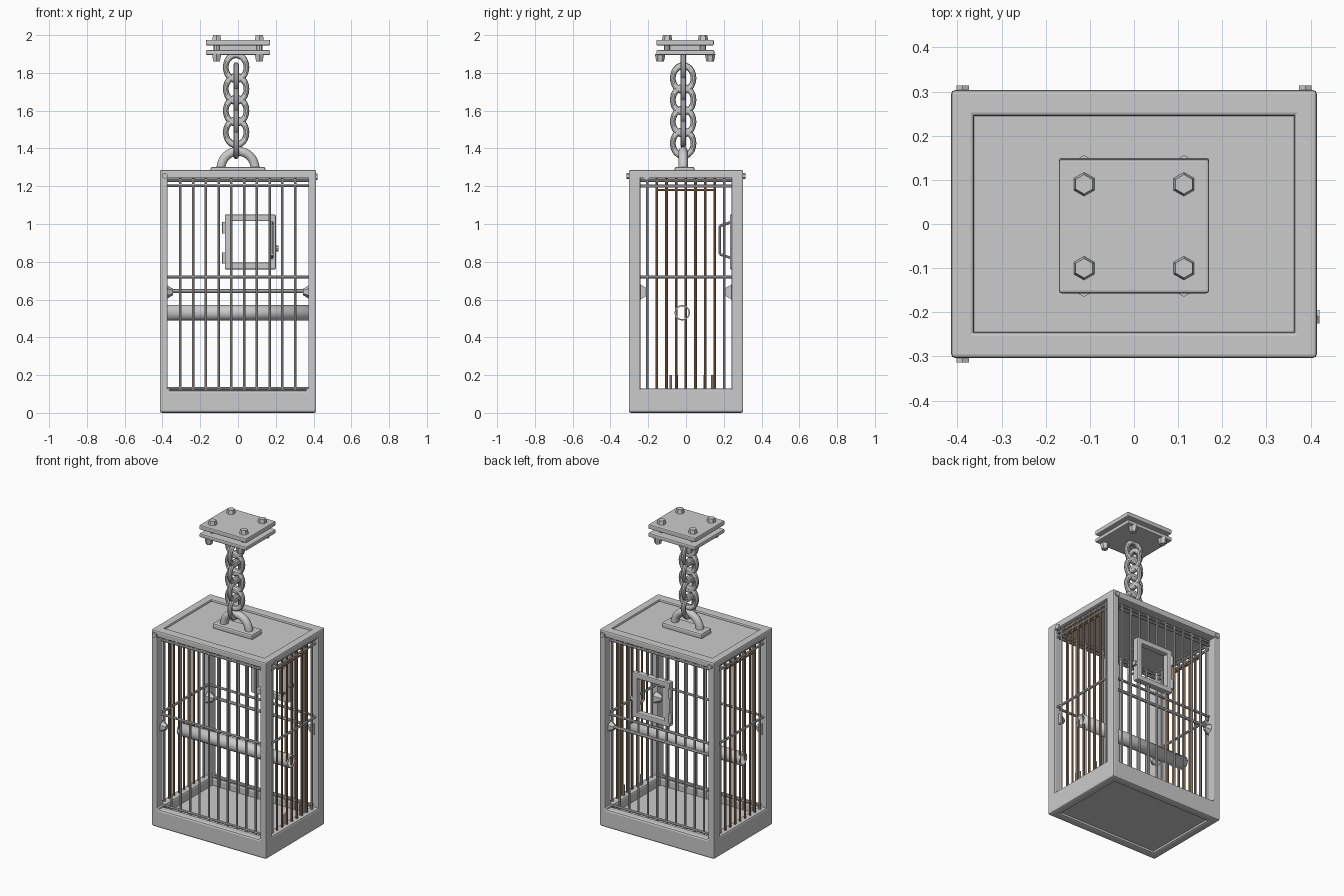
import bpy, math
from mathutils import Vector

if "Cube" in bpy.data.objects:
    bpy.data.objects.remove(bpy.data.objects["Cube"])


def material(name, col):
    m = bpy.data.materials.new(name)
    m.diffuse_color = (*col, 1)
    m.use_nodes = True
    m.node_tree.nodes["Principled BSDF"].inputs["Base Color"].default_value = m.diffuse_color
    return m


METAL = material("grey_metal", (0.60, 0.60, 0.60))
RUST = material("rusty_brown", (0.36, 0.21, 0.11))


def finish(name, mat):
    o = bpy.context.object
    o.name = name
    o.data.materials.append(mat)
    return o


def box(name, lo, hi, bevel=0.008, mat=METAL):
    lo, hi = Vector(lo), Vector(hi)
    bpy.ops.mesh.primitive_cube_add(size=1, location=(lo + hi) / 2)
    o = finish(name, mat)
    o.scale = hi - lo
    bpy.ops.object.transform_apply(location=False, rotation=False, scale=True)
    if bevel:
        b = o.modifiers.new("bevel", 'BEVEL')
        b.width = bevel
        b.segments = 2
    return o


def rod(name, a, b, r, sides=8, mat=METAL, r2=None, cap='NGON'):
    a, b = Vector(a), Vector(b)
    d = b - a
    bpy.ops.mesh.primitive_cone_add(vertices=sides, radius1=r, radius2=r if r2 is None else r2,
                                    depth=d.length, location=(a + b) / 2, end_fill_type=cap,
                                    rotation=d.to_track_quat('Z', 'Y').to_euler())
    o = finish(name, mat)
    if sides > 6:
        bpy.ops.object.shade_smooth_by_angle()
    return o


X, Y, H = 0.414, 0.303, 1.285
PX, PY = 0.25, 0.39           # bar planes: front/back y, and side x

# Base tray: rim and recessed floor
for s in (-1, 1):
    ys = sorted((s * Y, s * (Y - 0.055)))
    xs = sorted((s * X, s * (X - 0.055)))
    box("base_rim_long", (-X, ys[0], 0), (X, ys[1], 0.12), 0.012)
    box("base_rim_side", (xs[0], -Y, 0), (xs[1], Y, 0.13), 0.012)
box("floor", (-0.37, -0.26, 0.015), (0.37, 0.26, 0.07), 0)

# Corner posts
for sx in (-1, 1):
    for sy in (-1, 1):
        xs = sorted((sx * X, sx * (X - 0.042)))
        ys = sorted((sy * Y, sy * (Y - 0.063)))
        box("corner_post", (xs[0], ys[0], 0.005), (xs[1], ys[1], H - 0.005))

# Roof: raised rim and recessed panel
for s in (-1, 1):
    ys = sorted((s * Y, s * 0.244))
    xs = sorted((s * X, s * 0.362))
    box("roof_rim_long", (-X, ys[0], 1.242), (X, ys[1], H))
    box("roof_rim_side", (xs[0], -Y, 1.242), (xs[1], Y, H))
box("roof_panel", (-0.37, -0.25, 1.245), (0.37, 0.25, 1.272), 0)

# Front and back bars with cross rails
for s, label in ((-1, "front"), (1, "back")):
    y = s * PX
    for i in range(10):
        x = -0.305 + i * 0.0675
        if s > 0 and -0.06 < x < 0.19:      # bars stop at the door opening
            rod(label + "_bar", (x, y, 0.06), (x, y, 0.77), 0.007)
            rod(label + "_bar", (x, y, 1.03), (x, y, 1.25), 0.007)
        else:
            rod(label + "_bar", (x, y, 0.06), (x, y, 1.25), 0.007)
    for z in (0.13, 0.72, 1.205, 1.23):
        rod(label + "_rail", (-0.385, y, z), (0.385, y, z), 0.008)
    # Rail brackets on the posts
    for sx in (-1, 1):
        rod("rail_bracket", (sx * 0.385, s * 0.245, 0.64), (sx * 0.343, s * 0.245, 0.64),
            0.042, 6, METAL, 0.016)
rod("back_lower_rail", (-0.385, PX, 0.645), (0.385, PX, 0.645), 0.01)

# Side bars with cross rails; the middle bars form a rusty panel
for s in (-1, 1):
    x = s * PY
    for i in range(9):
        y = -0.205 + i * 0.051
        rusty = 0 < i < 8
        rod("side_bar", (x, y, 0.06), (x, y, 1.25), 0.007, 8, RUST if rusty else METAL)
    rod("rusty_top_rail", (x, -0.155, 1.18), (x, 0.155, 1.18), 0.006, 8, RUST)
    for z in (0.72, 1.2, 1.23):
        rod("side_rail", (x, -0.25, z), (x, 0.25, z), 0.008)

# Broken bar stubs beside the right wall
for y in (-0.08, -0.05, 0.1, 0.14):
    rod("bar_stub", (0.38, y, 0.06), (0.38, y, 0.20), 0.007)

# Door frame with hinges and latch on the back
for a, b in (((-0.07, 0.76), (0.2, 0.795)), ((-0.07, 1.015), (0.2, 1.05)),
             ((-0.07, 0.76), (-0.032, 1.05)), ((0.162, 0.76), (0.2, 1.05))):
    box("door_frame", (a[0], 0.232, a[1]), (b[0], 0.272, b[1]), 0.006)
for z in (0.82, 0.98):
    rod("door_hinge", (-0.07, 0.262, z - 0.03), (-0.07, 0.262, z + 0.03), 0.016)
rod("door_latch", (0.195, 0.255, 0.87), (0.215, 0.255, 0.87), 0.016)
# Curved pull inside the door
rod("door_pull", (0.18, 0.178, 0.84), (0.18, 0.178, 0.99), 0.007)
for z, e in ((0.84, 0.82), (0.99, 1.01)):
    rod("door_pull_end", (0.18, 0.178, z), (0.18, 0.24, e), 0.007)

# Hollow perch
perch = rod("perch", (-0.4, -0.02, 0.53), (0.4, -0.02, 0.53), 0.041, 16, cap='NOTHING')
sol = perch.modifiers.new("wall", 'SOLIDIFY')
sol.thickness = 0.007

# Small rivets on the corner posts
for sx, sy in ((-1, -1), (-1, 1), (1, 1)):
    rod("corner_rivet", (sx * 0.388, sy * 0.295, 1.255),
        (sx * 0.388, sy * 0.314, 1.255), 0.016, 6)
rod("side_rivet", (0.405, -0.21, 1.25), (0.42, -0.21, 1.25), 0.018, 6)

# Shackle on the roof
CY = -0.015
box("shackle_base", (-0.145, CY - 0.045, 1.265), (0.145, CY + 0.06, 1.303), 0.01)
cu = bpy.data.curves.new("shackle", 'CURVE')
cu.dimensions = '3D'
cu.bevel_depth = 0.025
cu.bevel_resolution = 3
sp = cu.splines.new('POLY')
sp.points.add(16)
for i, p in enumerate(sp.points):
    t = math.pi * i / 16
    p.co = (0.09 * math.cos(t), CY, 1.295 + 0.09 * math.sin(t), 1)
cu.materials.append(METAL)
bpy.context.collection.objects.link(bpy.data.objects.new("shackle", cu))

# Chain links, alternately facing front and side
for i in range(8):
    bpy.ops.mesh.primitive_torus_add(
        major_radius=0.055, minor_radius=0.015, major_segments=24, minor_segments=10,
        location=(-0.01, CY, 1.83 - 0.0575 * i),
        rotation=(math.pi / 2, 0, math.pi / 2 * (i % 2)))
    o = finish("chain_link", METAL)
    o.scale = (1, 1.2, 1)
    bpy.ops.object.shade_smooth_by_angle()

# Ceiling mount: two plates, a spacer and hex bolts
box("mount_upper_plate", (-0.17, -0.157, 1.945), (0.17, 0.147, 1.975), 0.006)
box("mount_spacer", (-0.11, -0.10, 1.915), (0.11, 0.09, 1.95), 0)
box("mount_lower_plate", (-0.17, -0.157, 1.895), (0.17, 0.15, 1.92), 0.006)
for x in (-0.113, 0.113):
    for y, low in ((-0.1, -0.137), (0.09, 0.128)):
        rod("mount_bolt_top", (x, y, 1.97), (x, y, 2.0), 0.028, 6, METAL, 0.022)
        rod("mount_bolt_bottom", (x, low, 1.86), (x, low, 1.9), 0.02, 6, METAL, 0.028)
        rod("mount_bolt_shaft", (x, y, 1.9), (x, y, 1.97), 0.016)
